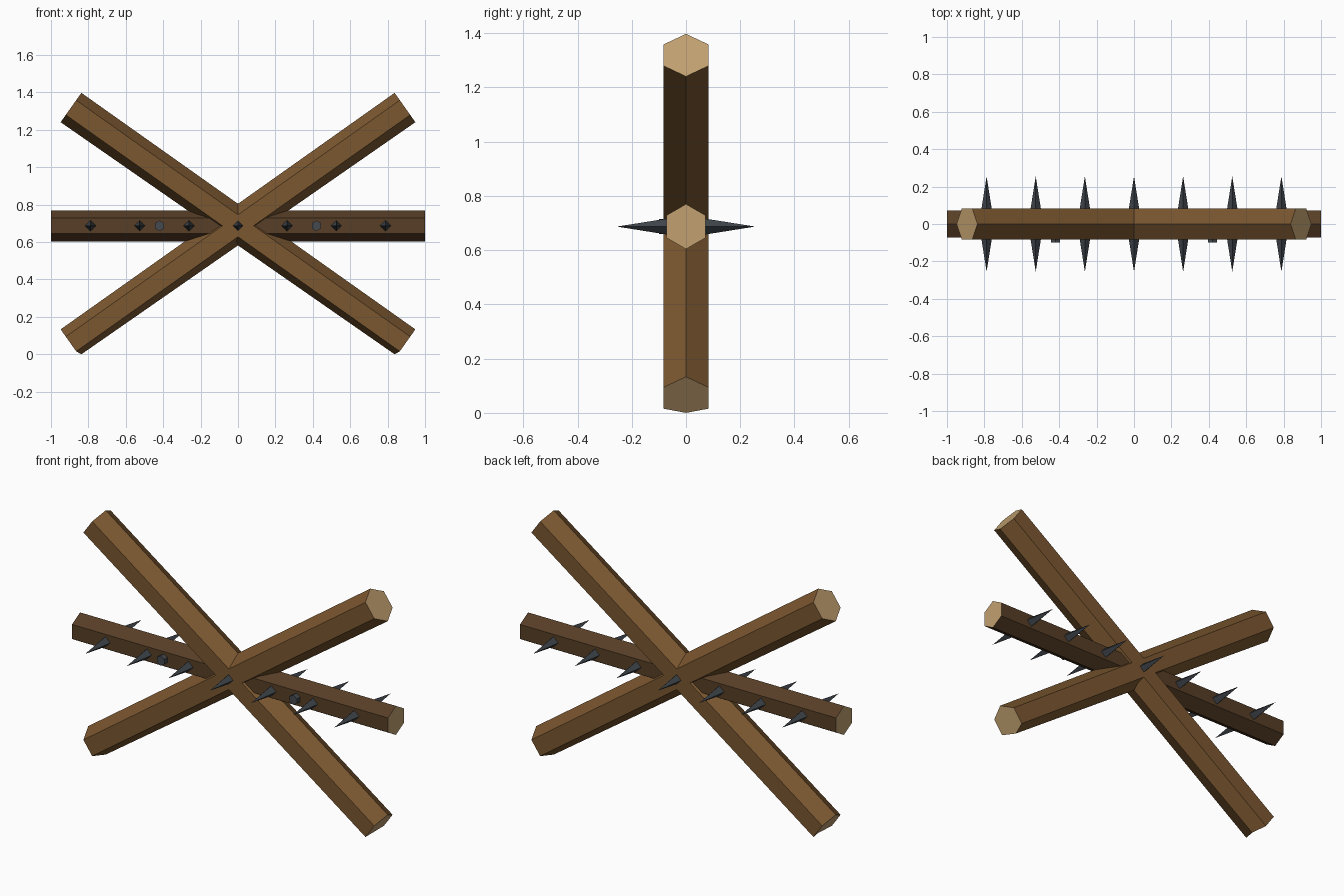
import bpy
import bmesh
from math import radians
from mathutils import Matrix, Vector

cube = bpy.data.objects.get("Cube")
if cube:
    bpy.data.objects.remove(cube, do_unlink=True)


def material(name, hex_colour):
    def linear(c):
        return c / 12.92 if c <= 0.04045 else ((c + 0.055) / 1.055) ** 2.4
    rgb = [linear(v / 255) for v in bytes.fromhex(hex_colour)]
    mat = bpy.data.materials.new(name)
    mat.use_nodes = True
    mat.diffuse_color = (*rgb, 1)
    bsdf = mat.node_tree.nodes["Principled BSDF"]
    bsdf.inputs["Base Color"].default_value = (*rgb, 1)
    bsdf.inputs["Roughness"].default_value = 0.8
    return mat


WOOD = material("brown wood", "7b5730")
DARK_WOOD = material("dark wood", "573e26")
CUT_WOOD = material("pale cut wood", "c1a070")
IRON = material("dark iron", "40464c")
BOLT_IRON = material("bolt iron", "454a4e")

HUB = 0.687          # height of the crossing
ALONG_X = Matrix(((0, 0, 1), (1, 0, 0), (0, 1, 0))).to_4x4()
TO_FRONT = Matrix.Rotation(radians(90), 4, 'X')
TO_BACK = Matrix.Rotation(radians(180), 4, 'Z') @ TO_FRONT


def prism(name, sides, r1, r2, depth, matrix, mats):
    """Flat-sided prism or spike along local z; faces across its axis get the last material."""
    bm = bmesh.new()
    bmesh.ops.create_cone(bm, cap_ends=True, segments=sides, radius1=r1,
                          radius2=r2, depth=depth, matrix=matrix)
    if r2 == 0:
        bmesh.ops.remove_doubles(bm, verts=bm.verts, dist=1e-5)
    bm.normal_update()
    axis = (matrix.to_3x3() @ Vector((0, 0, 1))).normalized()
    for face in bm.faces:
        if abs(face.normal.dot(axis)) > 0.9:
            face.material_index = len(mats) - 1
    # feet rest on the ground
    for v in bm.verts:
        v.co.z = max(v.co.z, 0)
    mesh = bpy.data.meshes.new(name)
    bm.to_mesh(mesh)
    bm.free()
    for mat in mats:
        mesh.materials.append(mat)
    obj = bpy.data.objects.new(name, mesh)
    bpy.context.collection.objects.link(obj)


# Beams: one level, two crossed
centre = Matrix.Translation((0, 0, HUB))
prism("level_beam", 6, 0.083, 0.083, 2, centre @ ALONG_X, [DARK_WOOD, CUT_WOOD])
for name, sign in (("cross_beam_left_up", -1), ("cross_beam_right_up", 1)):
    tilt = Matrix.Rotation(radians(35.3) * sign, 4, 'Y')
    prism(name, 6, 0.096, 0.096, 2.188, centre @ tilt @ ALONG_X, [WOOD, CUT_WOOD])

# Spikes front and back
for i in range(-3, 4):
    for side, turn, sign in (("front", TO_FRONT, -1), ("back", TO_BACK, 1)):
        place = Matrix.Translation((i * 0.2627, sign * 0.1575, HUB))
        prism(f"{side}_spike_{i + 4}", 4, 0.031, 0, 0.195, place @ turn, [IRON])

# Bolt heads on the front of the level beam
for name, x in (("bolt_left", 0.42), ("bolt_right", -0.42)):
    place = Matrix.Translation((x, -0.08, HUB))
    prism(name, 6, 0.028, 0.028, 0.04, place @ TO_FRONT, [BOLT_IRON])
